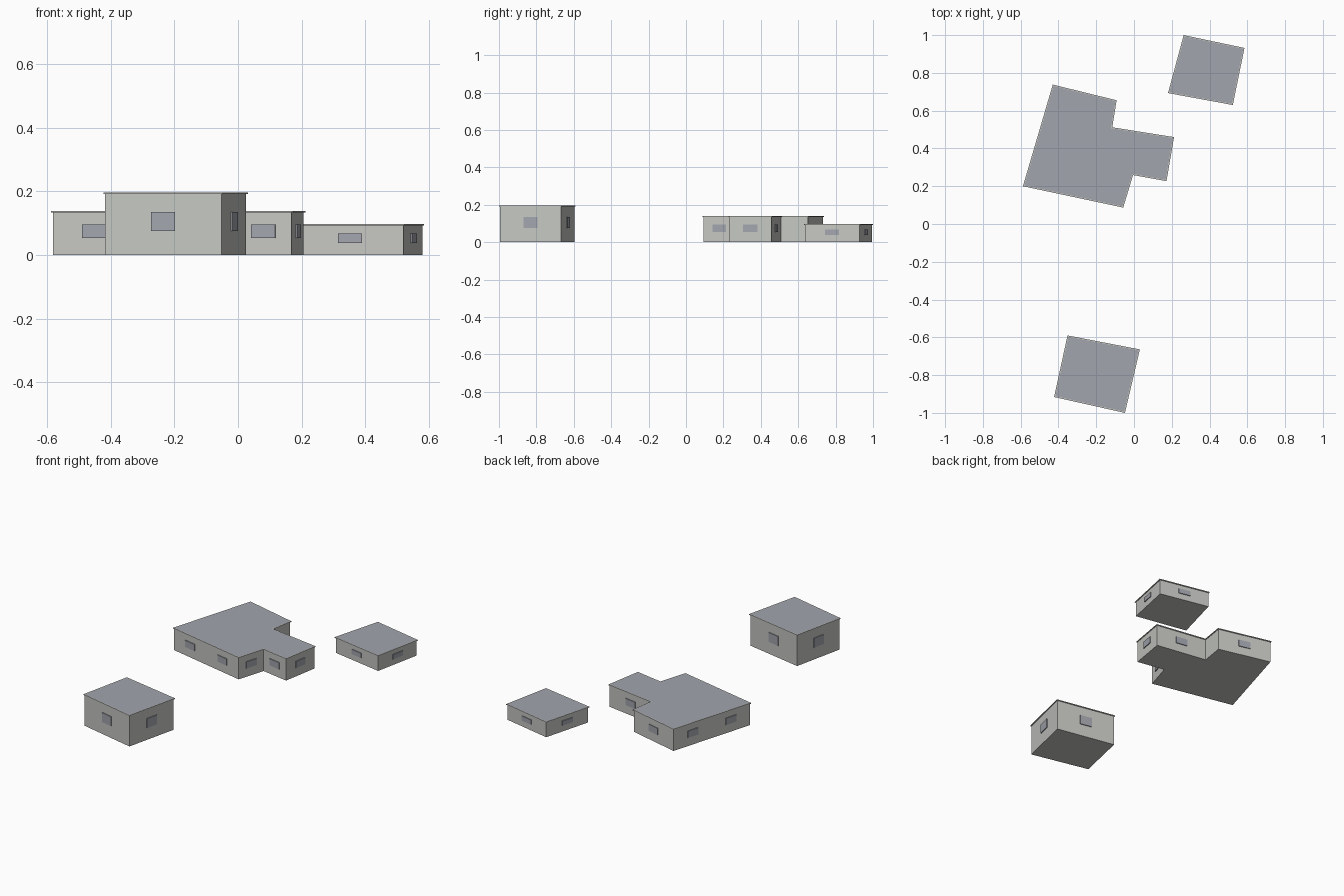
import bpy, bmesh
from mathutils import Vector, Matrix

cube = bpy.data.objects.get("Cube")
if cube:
    bpy.data.objects.remove(cube, do_unlink=True)

OVERHANG = 0.005      # eave beyond the walls
EAVE = 0.005          # eave slab thickness
PANE_WIDTH = 0.076


def material(name, rgb):
    m = bpy.data.materials.new(name)
    m.use_nodes = True
    color = (*rgb, 1)
    m.diffuse_color = color
    m.node_tree.nodes["Principled BSDF"].inputs["Base Color"].default_value = color
    return m


WALL = material("pale_grey_wall", (0.56, 0.57, 0.54))
SLATE = material("blue_grey_slate", (0.36, 0.375, 0.42))


def add_object(name, bm, *mats):
    bmesh.ops.recalc_face_normals(bm, faces=bm.faces)
    mesh = bpy.data.meshes.new(name)
    bm.to_mesh(mesh)
    bm.free()
    for m in mats:
        mesh.materials.append(m)
    ob = bpy.data.objects.new(name, mesh)
    bpy.context.scene.collection.objects.link(ob)


def shrink(outline, d):
    """Move every side of a counter-clockwise outline inward by d."""
    result = []
    for i, p in enumerate(outline):
        a = (p - outline[i - 1]).normalized()
        b = (outline[(i + 1) % len(outline)] - p).normalized()
        na, nb = Vector((-a.y, a.x)), Vector((-b.y, b.x))
        result.append(p + (na + nb) * d / (1 + na.dot(nb)))
    return result


def prism(outline, z0, z1):
    bm = bmesh.new()
    base = bm.faces.new([bm.verts.new((p.x, p.y, z0)) for p in outline])
    out = bmesh.ops.extrude_face_region(bm, geom=[base], use_keep_orig=True)
    top = [v for v in out["geom"] if isinstance(v, bmesh.types.BMVert)]
    bmesh.ops.translate(bm, verts=top, vec=(0, 0, z1 - z0))
    return bm


def building(name, corners, height, window_counts):
    outline = [Vector(c) for c in corners]
    walls = shrink(outline, OVERHANG)

    # Walls
    add_object(name + "_walls", prism(walls, 0, height - EAVE), WALL)

    # Eave slab with the roof surface inset in its top
    bm = prism(outline, height - EAVE, height)
    bmesh.ops.recalc_face_normals(bm, faces=bm.faces)
    top = next(f for f in bm.faces if f.normal.z > 0.9)
    bmesh.ops.inset_region(bm, faces=[top], thickness=0.006, use_even_offset=True)
    top.material_index = 1
    add_object(name + "_roof", bm, WALL, SLATE)

    # Window panes, evenly spaced along each wall
    bm = bmesh.new()
    for i, count in enumerate(window_counts):
        a, b = walls[i], walls[(i + 1) % len(walls)]
        angle = (b - a).to_2d().angle_signed(Vector((1, 0)))
        for k in range(count):
            p = a.lerp(b, (k + 0.5) / count)
            place = (Matrix.Translation((p.x, p.y, height * 0.537))
                     @ Matrix.Rotation(angle, 4, "Z")
                     @ Matrix.Diagonal((PANE_WIDTH, 2 * OVERHANG, height * 0.3, 1)))
            bmesh.ops.create_cube(bm, size=1, matrix=place)
    add_object(name + "_windows", bm, SLATE)


building("tall_house",
         [(-0.423, -0.916), (-0.048, -1.0), (0.031, -0.664), (-0.352, -0.59)],
         0.196, [1, 1, 1, 1])

building("main_house",
         [(-0.588, 0.2), (-0.057, 0.087), (-0.005, 0.259), (0.172, 0.227),
          (0.212, 0.46), (-0.115, 0.512), (-0.092, 0.655), (-0.43, 0.738)],
         0.139, [2, 1, 1, 1, 1, 0, 1, 2])

building("low_house",
         [(0.18, 0.693), (0.523, 0.63), (0.585, 0.932), (0.263, 1.0)],
         0.098, [1, 1, 1, 1])
